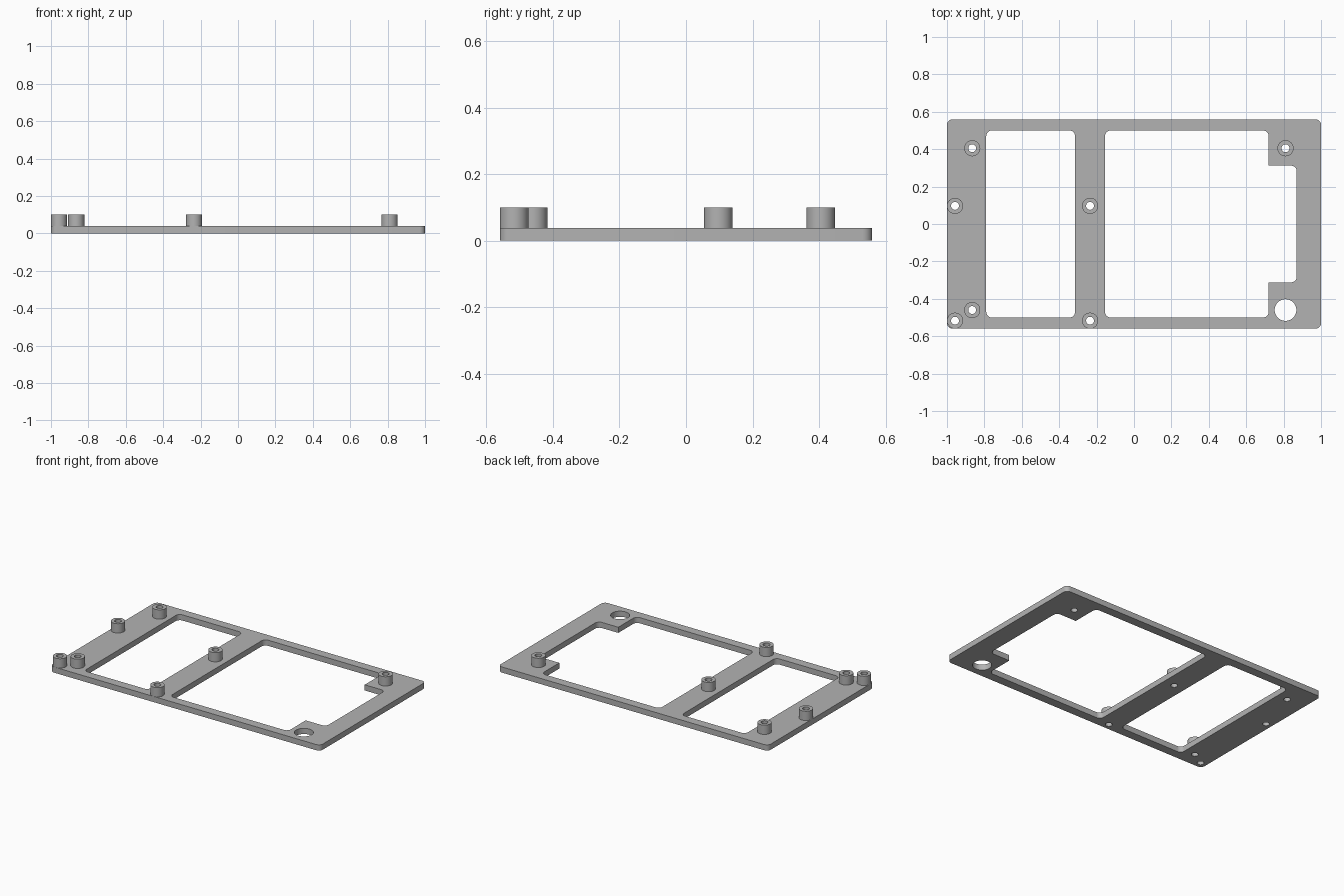
import bpy
import bmesh
import math
from mathutils import Vector

if "Cube" in bpy.data.objects:
    bpy.data.objects.remove(bpy.data.objects["Cube"], do_unlink=True)

PLATE_TOP = 0.038
POST_TOP = 0.1
FILLET = 0.03
POST_RADIUS = 0.043
BORE_RADIUS = 0.021

grey = bpy.data.materials.new("mid grey")
grey.use_nodes = True
colour = (0.45, 0.45, 0.45, 1)
grey.diffuse_color = colour
grey.node_tree.nodes["Principled BSDF"].inputs["Base Color"].default_value = colour


def circle(x, y, r, n=48):
    return [(x + r * math.cos(2 * math.pi * i / n),
             y + r * math.sin(2 * math.pi * i / n)) for i in range(n)]


def rounded(corners, steps=8):
    """Outline of right-angled corners (x, y, fillet radius)."""
    out = []
    for i, (x, y, r) in enumerate(corners):
        if r == 0:
            out.append((x, y))
            continue
        p = Vector((x, y))
        a = (Vector(corners[i - 1][:2]) - p).normalized() * r
        b = (Vector(corners[(i + 1) % len(corners)][:2]) - p).normalized() * r
        for k in range(steps + 1):
            t = math.pi / 2 * k / steps
            out.append(tuple(p + a * (1 - math.sin(t)) + b * (1 - math.cos(t))))
    return out


def rectangle(x0, y0, x1, y1, r=FILLET):
    return rounded([(x0, y0, r), (x1, y0, r), (x1, y1, r), (x0, y1, r)])


def slab(name, loops, z0, z1, open_bottom=False):
    """Solid from an outer outline and its holes, between two heights."""
    curve = bpy.data.curves.new(name + " outline", "CURVE")
    curve.dimensions = "2D"
    curve.fill_mode = "BOTH"
    curve.extrude = (z1 - z0) / 2
    for loop in loops:
        spline = curve.splines.new("POLY")
        spline.points.add(len(loop) - 1)
        for point, (x, y) in zip(spline.points, loop):
            point.co = (x, y, 0, 1)
        spline.use_cyclic_u = True
    source = bpy.data.objects.new(name + " outline", curve)
    bpy.context.collection.objects.link(source)
    graph = bpy.context.evaluated_depsgraph_get()
    mesh = bpy.data.meshes.new_from_object(source.evaluated_get(graph))
    bpy.data.objects.remove(source, do_unlink=True)
    bpy.data.curves.remove(curve)

    bm = bmesh.new()
    bm.from_mesh(mesh)
    bmesh.ops.remove_doubles(bm, verts=bm.verts, dist=0.0001)
    bmesh.ops.translate(bm, verts=bm.verts, vec=(0, 0, (z0 + z1) / 2))
    bmesh.ops.recalc_face_normals(bm, faces=bm.faces)
    if open_bottom:
        hidden = [f for f in bm.faces if f.normal.z < -0.9]
        bmesh.ops.delete(bm, geom=hidden, context="FACES")
    bm.to_mesh(mesh)
    bm.free()
    mesh.name = name
    mesh.materials.clear()
    mesh.materials.append(grey)

    obj = bpy.data.objects.new(name, mesh)
    bpy.context.collection.objects.link(obj)
    bpy.ops.object.select_all(action="DESELECT")
    obj.select_set(True)
    bpy.context.view_layer.objects.active = obj
    bpy.ops.object.shade_smooth_by_angle(angle=math.radians(30))
    return obj


# Standoff positions
posts = [(-0.865, 0.405), (0.81, 0.405), (-0.865, -0.46),
         (-0.957, 0.097), (-0.235, 0.097), (-0.957, -0.517), (-0.235, -0.517)]

# Mounting plate with two windows, one cable hole and the screw bores
small_window = rectangle(-0.79, -0.5, -0.315, 0.5)
large_window = rounded([
    (-0.155, -0.5, FILLET), (0.72, -0.5, FILLET), (0.72, -0.312, 0),
    (0.87, -0.312, FILLET), (0.87, 0.312, FILLET), (0.72, 0.312, 0),
    (0.72, 0.5, FILLET), (-0.155, 0.5, FILLET)])
bores = [circle(x, y, BORE_RADIUS) for x, y in posts]
slab("mounting_plate",
     [rectangle(-1, -0.56, 1, 0.56), small_window, large_window,
      circle(0.81, -0.46, 0.058)] + bores, 0, PLATE_TOP)

# Hollow standoffs
for i, (x, y) in enumerate(posts):
    slab(f"standoff_{i + 1}", [circle(x, y, POST_RADIUS), circle(x, y, BORE_RADIUS)],
         PLATE_TOP, POST_TOP, open_bottom=True)
